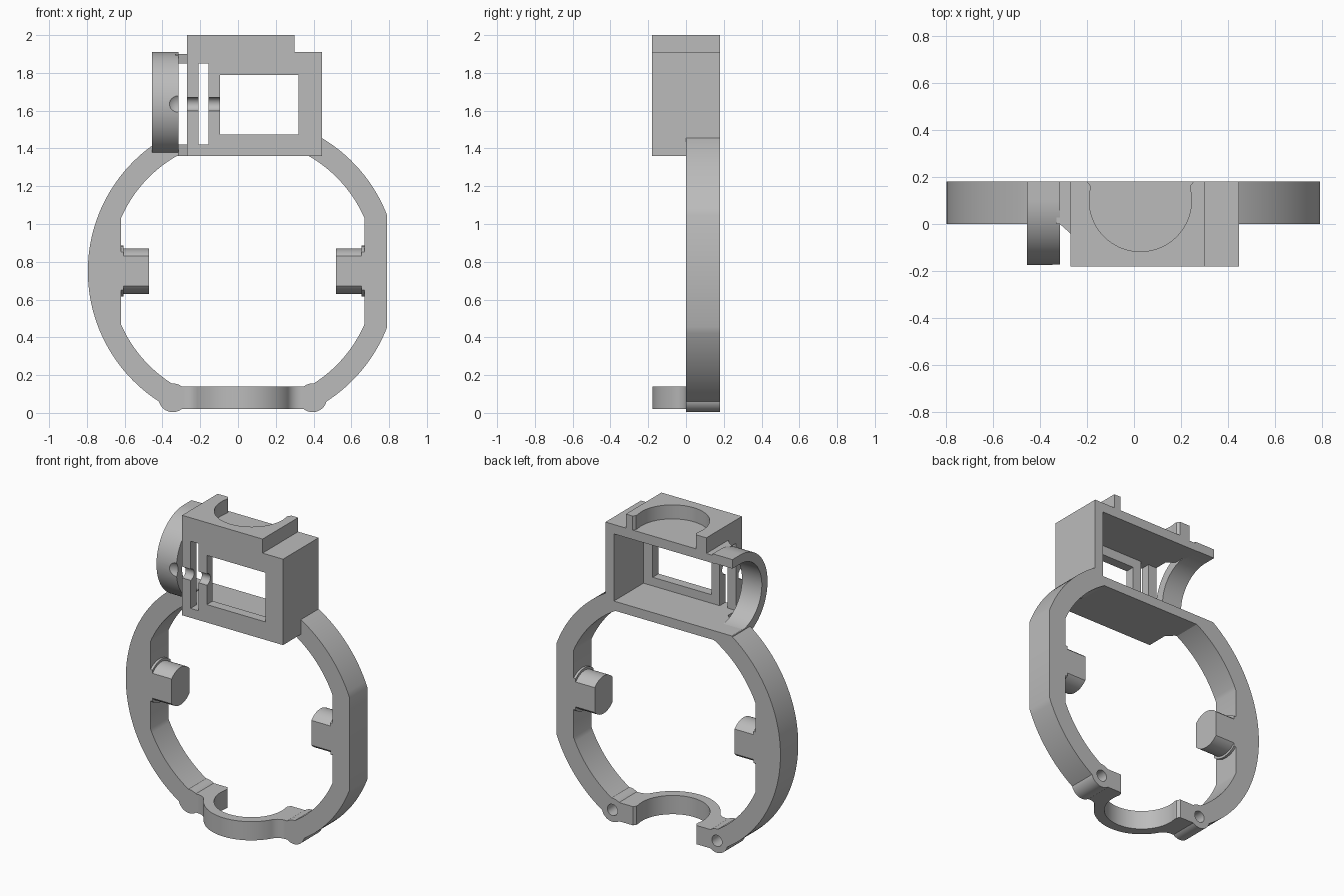
import bpy, bmesh, math
from mathutils import Vector

cube = bpy.data.objects.get("Cube")
if cube:
    bpy.data.objects.remove(cube, do_unlink=True)

GREY = bpy.data.materials.new("plain_grey")
GREY.use_nodes = True
GREY.diffuse_color = (0.5, 0.5, 0.5, 1)
GREY.node_tree.nodes["Principled BSDF"].inputs["Base Color"].default_value = (0.5, 0.5, 0.5, 1)

CX, CZ = 0.025, 0.75          # ring centre
BACK = 0.18                   # half depth of the whole part
PIVOT_Y = 0.10                # centre of the cradle arcs
R_IN, R_OUT = 0.217, 0.278    # cradle radii


def finish(name, bm):
    bmesh.ops.recalc_face_normals(bm, faces=bm.faces)
    mesh = bpy.data.meshes.new(name)
    bm.to_mesh(mesh)
    bm.free()
    mesh.materials.append(GREY)
    obj = bpy.data.objects.new(name, mesh)
    bpy.context.collection.objects.link(obj)
    return obj


def prism(name, points, axis, lo, hi):
    """Extrude a 2D outline along x (y, z), y (x, z) or z (x, y)."""
    place = {"x": lambda a, b, t: (t, a, b),
             "y": lambda a, b, t: (a, t, b),
             "z": lambda a, b, t: (a, b, t)}[axis]
    bm = bmesh.new()
    face = bm.faces.new([bm.verts.new(place(a, b, lo)) for a, b in points])
    ext = bmesh.ops.extrude_face_region(bm, geom=[face])
    verts = [g for g in ext["geom"] if isinstance(g, bmesh.types.BMVert)]
    bmesh.ops.translate(bm, verts=verts, vec=Vector(place(0, 0, hi - lo)))
    return finish(name, bm)


def block(name, x0, x1, y0, y1, z0, z1):
    return prism(name, [(x0, y0), (x1, y0), (x1, y1), (x0, y1)], "z", z0, z1)


def arc(cx, cy, r, start, end, steps=32):
    angles = [math.radians(start + (end - start) * i / steps) for i in range(steps + 1)]
    return [(cx + r * math.cos(a), cy + r * math.sin(a)) for a in angles]


def disc(cx, cy, r, steps=48):
    return arc(cx, cy, r, 0, 360, steps)[:-1]


def cut(target, *cutters):
    bpy.context.view_layer.objects.active = target
    for cutter in cutters:
        mod = target.modifiers.new("cut", "BOOLEAN")
        mod.operation = "DIFFERENCE"
        mod.solver = "EXACT"
        mod.object = cutter
        bpy.ops.object.modifier_apply(modifier=mod.name)
        bpy.data.objects.remove(cutter, do_unlink=True)


def flat_circle(r, low, high):
    """Circle about the ring centre with straight sides, corners kept exact."""
    a = math.degrees(math.acos(min(1, high / r)))
    b = math.degrees(math.acos(min(1, -low / r)))
    return arc(CX, CZ, r, a, 180 - b, 64) + arc(CX, CZ, r, 180 + b, 360 - a, 64)


def cradle_inside(c, back):
    """Bore of a cradle, open towards the back with flared lips."""
    bore = arc(c, PIVOT_Y, R_IN, 168, 372, 48)
    return [(c - 0.225, back), (c - 0.225, BACK), (c - 0.212, 0.162)] + bore + \
           [(c + 0.212, 0.162), (c + 0.225, BACK), (c + 0.225, back)]


# Main ring with flat inner sides and one flat outer side
ring = prism("main_ring", flat_circle(0.82, -0.82, 0.765), "y", 0, BACK)
cut(ring,
    prism("bore", flat_circle(0.703, -0.645, 0.645), "y", -0.1, 0.3),
    block("top_gap", -0.46, 0.385, -0.1, 0.3, 1.42, 1.8),
    block("bottom_gap", CX - 0.37, CX + 0.37, -0.1, 0.3, -0.2, 0.4))

# Screw bosses and side pegs, one on each side
for side, label in ((-1, "right"), (1, "left")):
    bx = CX + side * 0.37
    boss = prism(label + "_screw_boss", disc(bx, 0.08, 0.076), "y", 0, BACK)
    for part in (boss, ring):
        cut(part, prism("hole", disc(bx, 0.08, 0.036, 32), "y", 0.07, 0.3))

    for name, r, inner, outer in (("_peg", 0.12, 0.495, 0.66),
                                  ("_peg_collar", 0.135, 0.63, 0.66)):
        half = math.degrees(math.asin(0.09 / r))
        outline = arc(0.09, CZ, r, 90 - half, 90 + half) + \
            arc(0.09, CZ, r, 270 - half, 270 + half)
        ends = sorted((CX + side * inner, CX + side * outer))
        prism(label + name, outline, "x", *ends)

# Bottom bridge: cradle arc blended into two flanges
FILLET = 0.08
fu = math.sqrt((R_OUT + FILLET) ** 2 - (PIVOT_Y + FILLET) ** 2)
tilt = math.degrees(math.atan2(PIVOT_Y + FILLET, fu))
outline = [(CX - 0.333, BACK), (CX - 0.333, 0)]
outline += arc(CX - fu, -FILLET, FILLET, 90, tilt, 12)
outline += arc(CX, PIVOT_Y, R_OUT, 180 + tilt, 360 - tilt, 48)
outline += arc(CX + fu, -FILLET, FILLET, 180 - tilt, 90, 12)
outline += [(CX + 0.333, 0), (CX + 0.333, BACK)]
bridge = prism("bottom_bridge", outline, "z", 0.02, 0.14)
cut(bridge, prism("bore", cradle_inside(CX, 0.3), "z", -0.1, 0.3))

# Box housing, open at the back and at one end
GROOVE_Z = 1.635
box = block("box_housing", -0.27, 0.445, -BACK, BACK, 1.36, 1.91)
cut(box,
    block("cavity", -0.4, 0.385, -0.12, 0.3, 1.42, 1.85),
    block("window", -0.095, 0.32, -0.3, 0, 1.475, 1.79),
    block("slot", -0.21, -0.155, -0.3, 0, 1.42, 1.85),
    prism("groove", disc(-BACK, GROOVE_Z, 0.036, 32), "x", -0.4, 0))

# Raised cradle on top of the box
cradle = block("top_cradle", -0.27, 0.30, -BACK, BACK, 1.91, 2.0)
cut(cradle, prism("bore", cradle_inside(CX + 0.002, 0.3), "z", 1.8, 2.1))

# Side cradle with a shallow dimple
outline = [(BACK, GROOVE_Z + 0.275)]
outline += arc(PIVOT_Y, GROOVE_Z, 0.275, 90, 270, 48) + [(BACK, GROOVE_Z - 0.275)]
side = prism("side_cradle", outline, "x", -0.455, -0.315)
bore = [(0.3, GROOVE_Z + 0.217)] + arc(PIVOT_Y, GROOVE_Z, R_IN, 90, 270, 48)
bm = bmesh.new()
bmesh.ops.create_uvsphere(bm, u_segments=32, v_segments=16, radius=0.075)
bmesh.ops.translate(bm, verts=bm.verts, vec=(-0.315, -0.232, GROOVE_Z))
cut(side, prism("bore", bore + [(0.3, GROOVE_Z - 0.217)], "x", -0.6, -0.2), finish("dimple", bm))

# Tabs joining the side cradle to the box
tab = [(-0.33, BACK), (-0.33, 0), (-0.315, 0), (-0.27, -0.04), (-0.26, -0.04), (-0.26, BACK)]
prism("upper_tab", tab, "z", 1.85, 1.9)
prism("lower_tab", tab, "z", 1.36, 1.42)

# Smooth the curved walls, keep edges sharp
bpy.ops.object.select_all(action="DESELECT")
for obj in bpy.context.collection.objects:
    if obj.type == "MESH" and GREY.name in obj.data.materials:
        obj.select_set(True)
        bpy.context.view_layer.objects.active = obj
bpy.ops.object.shade_smooth_by_angle(angle=math.radians(30))
